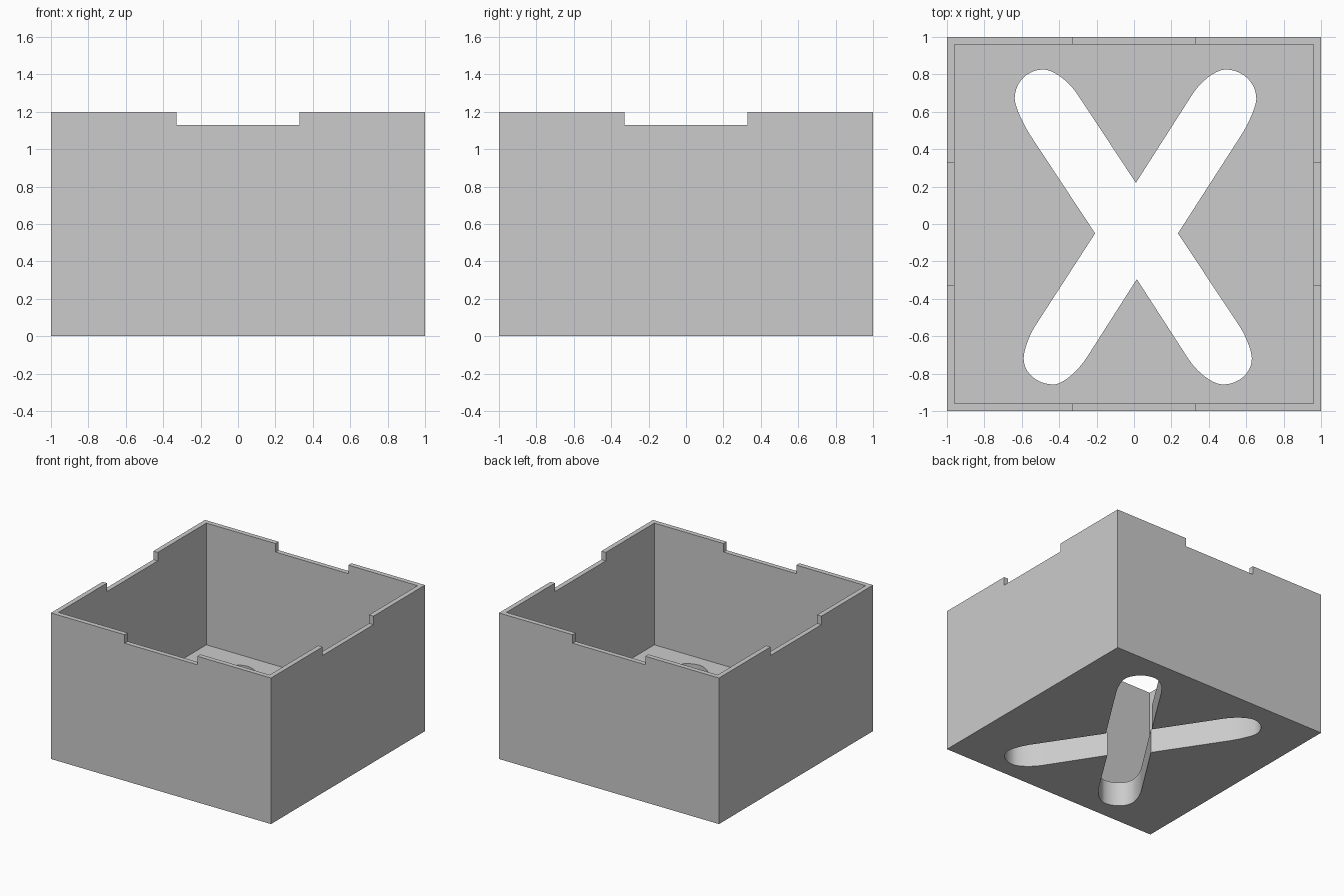
import bpy
import bmesh
from mathutils import Vector
from mathutils.geometry import interpolate_bezier, intersect_line_line_2d

old = bpy.data.objects.get("Cube")
if old:
    bpy.data.objects.remove(old, do_unlink=True)

HEIGHT, WALL, FLOOR = 1.2, 0.04, 0.2
NOTCH_Z, NOTCH_HALF = 1.13, 0.33

grey = bpy.data.materials.new("plain grey")
grey.use_nodes = True
colour = (0.6, 0.6, 0.6, 1)
grey.diffuse_color = colour
grey.node_tree.nodes["Principled BSDF"].inputs["Base Color"].default_value = colour


def add_object(name, bm):
    mesh = bpy.data.meshes.new(name)
    bmesh.ops.recalc_face_normals(bm, faces=bm.faces)
    bm.to_mesh(mesh)
    bm.free()
    mesh.materials.append(grey)
    obj = bpy.data.objects.new(name, mesh)
    bpy.context.collection.objects.link(obj)
    return obj


def box(name, half_x, half_y, bottom, top):
    bm = bmesh.new()
    bmesh.ops.create_cube(bm, size=2)
    for v in bm.verts:
        v.co = (v.co.x * half_x, v.co.y * half_y, top if v.co.z > 0 else bottom)
    return add_object(name, bm)


def rounded(start, corner, end):
    """Quarter-round bend from start to end, pulled towards corner."""
    pts = interpolate_bezier(start, start.lerp(corner, 0.55),
                             end.lerp(corner, 0.55), end, 11)
    return [Vector(p) for p in pts]


def meet(a, b, c, d):
    """Crossing point of the lines a-b and c-d, extended."""
    u, v = b - a, d - c
    return a + u * ((c - a).cross(v) / u.cross(v))


def arm(inner_notch, inner, tip, side, outer, outer_notch):
    """Outline of one arm, from its inner edge round the tip to its outer edge."""
    inner_notch, inner, tip, side, outer, outer_notch = map(
        Vector, (inner_notch, inner, tip, side, outer, outer_notch))
    across, up = Vector((1, 0)), Vector((0, 1))
    pts = [inner_notch]
    pts += rounded(inner, meet(inner_notch, inner, tip, tip + across), tip)
    pts += rounded(tip, Vector((side.x, tip.y)), side)[1:]
    pts += rounded(side, meet(outer_notch, outer, side, side + up), outer)[1:]
    return pts + [outer_notch]


# Cross-shaped opening, walked anticlockwise arm by arm
north, south = (0.01, 0.22), (0.015, -0.295)
west, east = (-0.208, -0.05), (0.235, -0.05)
north_west = arm(north, (-0.30, 0.69), (-0.485, 0.826), (-0.638, 0.672), (-0.545, 0.46), west)
south_west = arm(south, (-0.25, -0.71), (-0.43, -0.858), (-0.59, -0.72), (-0.525, -0.54), west)
south_east = arm(south, (0.29, -0.72), (0.475, -0.858), (0.63, -0.72), (0.56, -0.54), east)
north_east = arm(north, (0.31, 0.69), (0.49, 0.826), (0.654, 0.67), (0.57, 0.47), east)
outline = (north_west[:-1] + south_west[:0:-1]
           + south_east[:-1] + north_east[:0:-1])

bm = bmesh.new()
face = bm.faces.new([bm.verts.new((p.x, p.y, -0.1)) for p in outline])
raised = bmesh.ops.extrude_face_region(bm, geom=[face])["geom"]
bmesh.ops.translate(bm, vec=(0, 0, FLOOR + 0.2),
                    verts=[g for g in raised if isinstance(g, bmesh.types.BMVert)])
cutters = [
    box("cavity_cutter", 1 - WALL, 1 - WALL, FLOOR, HEIGHT + 0.2),
    add_object("cross_cutter", bm),
    box("front_back_notch_cutter", NOTCH_HALF, 1.2, NOTCH_Z, HEIGHT + 0.1),
    box("side_notch_cutter", 1.2, NOTCH_HALF, NOTCH_Z, HEIGHT + 0.1),
]

# Open box, hollowed, pierced and notched
body = box("open_box", 1, 1, 0, HEIGHT)
for cutter in cutters:
    cutter.hide_render = True
    mod = body.modifiers.new(cutter.name, "BOOLEAN")
    mod.operation = "DIFFERENCE"
    mod.solver = "EXACT"
    mod.object = cutter

bpy.context.view_layer.update()
graph = bpy.context.evaluated_depsgraph_get()
result = bpy.data.meshes.new_from_object(body.evaluated_get(graph))
body.modifiers.clear()
body.data = result
for cutter in cutters:
    bpy.data.objects.remove(cutter, do_unlink=True)

# Smooth the rounded arm ends, keep all box edges crisp
bpy.ops.object.select_all(action="DESELECT")
body.select_set(True)
bpy.context.view_layer.objects.active = body
bpy.ops.object.shade_smooth_by_angle(angle=0.5)
